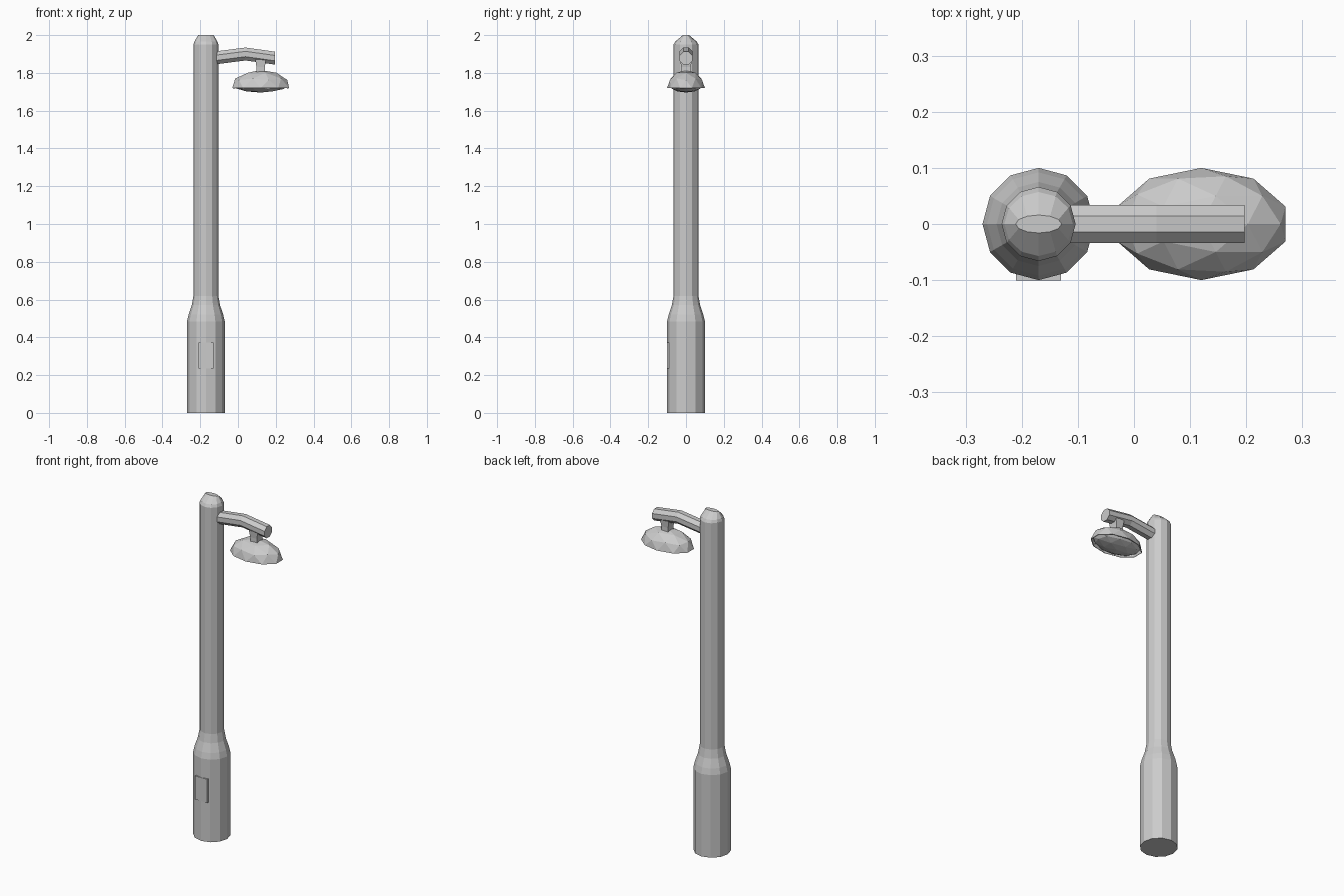
import bpy, bmesh, math
from mathutils import Vector

if "Cube" in bpy.data.objects:
    bpy.data.objects.remove(bpy.data.objects["Cube"])

PX = -0.17  # pole axis


def finish(name, bm):
    bmesh.ops.recalc_face_normals(bm, faces=bm.faces)
    me = bpy.data.meshes.new(name)
    bm.to_mesh(me)
    bm.free()
    ob = bpy.data.objects.new(name, me)
    bpy.context.collection.objects.link(ob)
    return ob


def skin(name, rings):
    """Bridge a list of point rings and cap both ends."""
    bm = bmesh.new()
    vr = [[bm.verts.new(p) for p in r] for r in rings]
    n = len(vr[0])
    for a, b in zip(vr, vr[1:]):
        for i in range(n):
            j = (i + 1) % n
            bm.faces.new((a[i], a[j], b[j], b[i]))
    bm.faces.new(vr[0])
    bm.faces.new(vr[-1])
    return finish(name, bm)


def circle(n, offset=0.0):
    return [(math.cos(offset + 2 * math.pi * i / n), math.sin(offset + 2 * math.pi * i / n)) for i in range(n)]


# Pole: twelve-sided, wide foot, cap narrowing to a flattened oval (rx, ry, z)
profile = [(0.1, 0.1, 0), (0.1, 0.1, 0.485), (0.092, 0.092, 0.52), (0.075, 0.075, 0.57),
           (0.066, 0.066, 0.62), (0.066, 0.066, 1.95), (0.061, 0.057, 1.966),
           (0.041, 0.016, 2.0)]
skin("pole", [[(PX + rx * c, ry * s, z) for c, s in circle(12)] for rx, ry, z in profile])

# Arm: bent eight-sided tube
path = [(-0.15, 1.872), (-0.115, 1.88), (0.04, 1.9), (0.197, 1.878)]
skin("arm", [[(x, 0.037 * c, z + 0.037 * s) for c, s in circle(8, math.pi / 8)] for x, z in path])

# Stem between arm and lamp
stem = [(0.12, 0.022, 0.026, 1.79), (0.12, 0.022, 0.026, 1.83), (0.12, 0.028, 0.03, 1.87)]
skin("lamp_stem", [[(x + sx * hx, sy * hy, z) for sx, sy in ((-1, -1), (1, -1), (1, 1), (-1, 1))]
                   for x, hx, hy, z in stem])


def half_ico(name, centre, scale, keep):
    """Upper (keep=1) or lower (keep=-1) half of a faceted ellipsoid."""
    bm = bmesh.new()
    bmesh.ops.create_icosphere(bm, subdivisions=2, radius=1)
    gone = [v for v in bm.verts if v.co.z * keep < -0.01]
    bmesh.ops.delete(bm, geom=gone, context='VERTS')
    # straighten faces that straddle the equator
    bmesh.ops.scale(bm, vec=scale, verts=bm.verts)
    bmesh.ops.translate(bm, vec=centre, verts=bm.verts)
    return finish(name, bm)


# Lamp shade (open below) and bulging lens inside it
shade = half_ico("lamp_shade", Vector((0.12, 0, 1.72)), Vector((0.158, 0.1, 0.095)), 1)
wall = shade.modifiers.new("wall", 'SOLIDIFY')
wall.thickness = 0.004
wall.offset = -1
half_ico("lamp_lens", Vector((0.12, 0, 1.737)), Vector((0.146, 0.09, 0.041)), -1)

# Service door on the foot
bm = bmesh.new()
bmesh.ops.create_cube(bm, size=1)
bmesh.ops.scale(bm, vec=(0.08, 0.03, 0.138), verts=bm.verts)
bmesh.ops.translate(bm, vec=(PX, -0.0855, 0.303), verts=bm.verts)
finish("service_door", bm)
